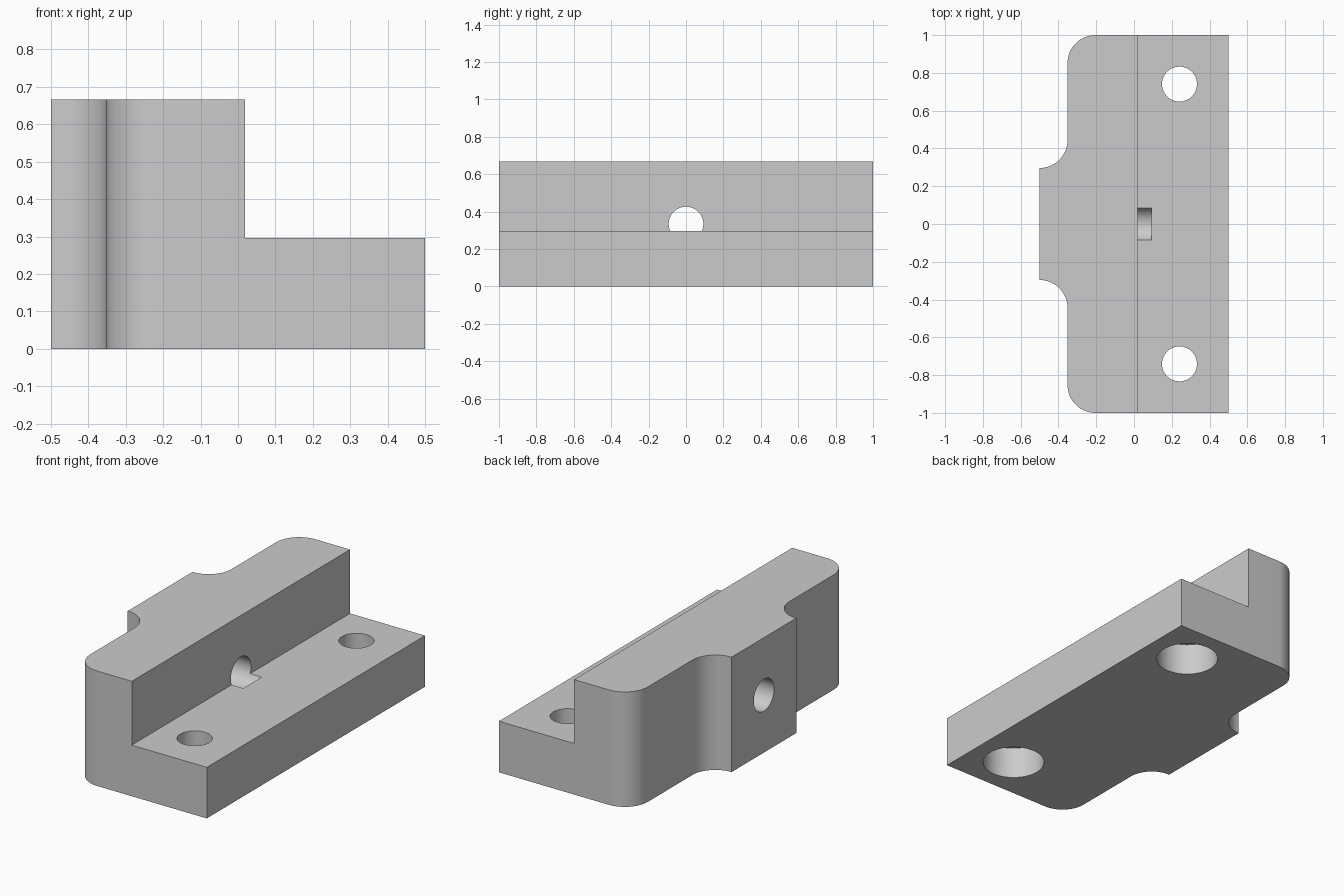
import bpy, bmesh, math
from mathutils import Matrix

cube = bpy.data.objects.get("Cube")
if cube:
    bpy.data.objects.remove(cube, do_unlink=True)

grey = bpy.data.materials.new("light_grey")
grey.use_nodes = True
colour = (0.6, 0.6, 0.6, 1)
grey.diffuse_color = colour
grey.node_tree.nodes["Principled BSDF"].inputs["Base Color"].default_value = colour

U = 1 / 54          # one design unit; the block is 108 units long


def add_object(name, bm):
    bmesh.ops.recalc_face_normals(bm, faces=bm.faces)
    mesh = bpy.data.meshes.new(name)
    bm.to_mesh(mesh)
    bm.free()
    mesh.materials.append(grey)
    obj = bpy.data.objects.new(name, mesh)
    bpy.context.collection.objects.link(obj)
    return obj


def arc(cx, cy, r, start, end, steps=20):
    angles = [math.radians(start + (end - start) * i / steps) for i in range(steps + 1)]
    return [(cx + r * math.cos(a), cy + r * math.sin(a)) for a in angles]


def cylinder(name, r, depth, centre, along_x=False):
    bm = bmesh.new()
    turn = Matrix.Rotation(math.pi / 2, 4, "Y") if along_x else Matrix()
    bmesh.ops.create_cone(bm, cap_ends=True, segments=64, radius1=r, radius2=r,
                          depth=depth, matrix=Matrix.Translation(centre) @ turn)
    return add_object(name, bm)


def box(name, low, high):
    bm = bmesh.new()
    bmesh.ops.create_cube(bm, size=1)
    for v in bm.verts:
        v.co = [h if c > 0 else l for c, l, h in zip(v.co, low, high)]
    return add_object(name, bm)


# Plan outline: rounded outer corners, concave fillets beside the centre boss
R = 8 * U
back_x, wall_x = -27 * U, -19 * U
half = [(27 * U, 1)] + arc(wall_x + R, 1 - R, R, 90, 180) + arc(back_x, 24 * U, R, 0, -90)
outline = half + [(x, -y) for x, y in reversed(half)]
bm = bmesh.new()
base = bm.faces.new([bm.verts.new((x, y, 0)) for x, y in outline])
top = bmesh.ops.extrude_face_region(bm, geom=[base])["geom"]
bmesh.ops.translate(bm, vec=(0, 0, 36 * U),
                    verts=[g for g in top if isinstance(g, bmesh.types.BMVert)])
body = add_object("stepped_block", bm)

# Step, blind cross bore, and counterbored mounting holes
cutters = [
    box("step_cutter", (U, -2, 16 * U), (2, 2, 2)),
    cylinder("cross_bore_cutter", 5 * U, 1 + 5 * U, (5 * U - (1 + 5 * U) / 2, 0, 18 * U), True),
]
for side, name in ((1, "back"), (-1, "front")):
    x, y = 13 * U, side * 40 * U
    cutters.append(cylinder(name + "_hole_cutter", 5 * U, 2, (x, y, 0)))
    cutters.append(cylinder(name + "_counterbore_cutter", 9 * U, 20 * U, (x, y, 0)))

for cutter in cutters:
    mod = body.modifiers.new(cutter.name, "BOOLEAN")
    mod.operation = "DIFFERENCE"
    mod.solver = "EXACT"
    mod.object = cutter

# Bake the cuts, then drop the helpers
bpy.context.view_layer.update()
result = bpy.data.meshes.new_from_object(
    body.evaluated_get(bpy.context.evaluated_depsgraph_get()))
body.modifiers.clear()
body.data = result
for cutter in cutters:
    bpy.data.objects.remove(cutter, do_unlink=True)

# Smooth the curved walls, keep the machined edges sharp
bpy.ops.object.select_all(action="DESELECT")
body.select_set(True)
bpy.context.view_layer.objects.active = body
bpy.ops.object.shade_smooth_by_angle(angle=math.radians(30))
